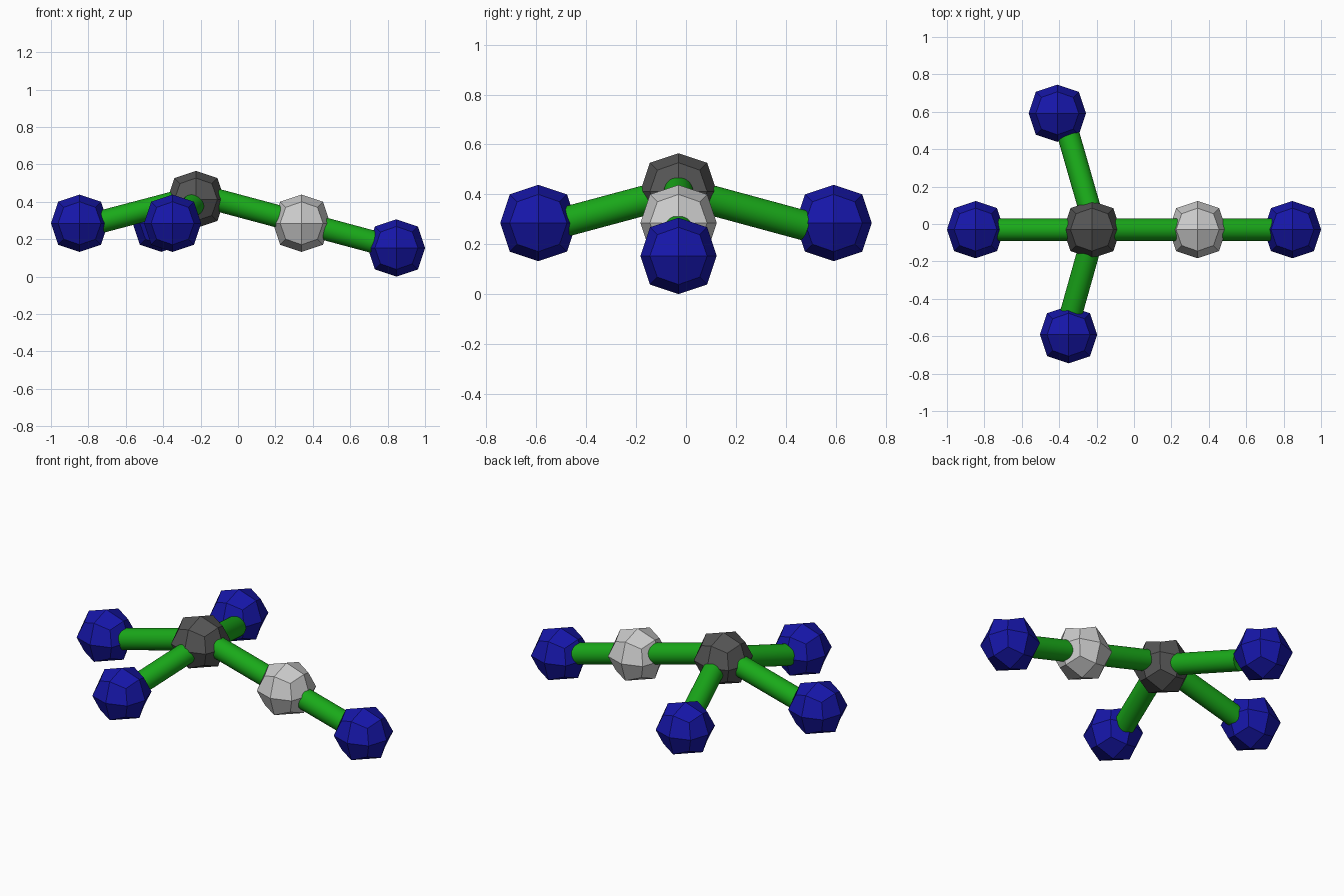
import bpy
from mathutils import Vector

if "Cube" in bpy.data.objects:
    bpy.data.objects.remove(bpy.data.objects["Cube"])

def material(name, rgb):
    m = bpy.data.materials.new(name)
    m.diffuse_color = (*rgb, 1)
    m.use_nodes = True
    m.node_tree.nodes["Principled BSDF"].inputs["Base Color"].default_value = m.diffuse_color
    return m

BLUE = material("blue", (0.008, 0.008, 0.4))
GREEN = material("green", (0.01, 0.4, 0.01))
DARK = material("dark_grey", (0.09, 0.09, 0.09))
LIGHT = material("light_grey", (0.6, 0.6, 0.6))
R, ROD = 0.153, 0.06

# Low-poly ball: a cube subdivided once into a faceted sphere
def ball(name, loc, mat):
    bpy.ops.mesh.primitive_cube_add(size=2, location=loc)
    ob = bpy.context.object
    ob.name = name
    mod = ob.modifiers.new("round", 'SUBSURF')
    mod.levels = mod.render_levels = 1
    mod.use_limit_surface = False
    ob.scale = (R, R, R)
    bpy.ops.object.modifier_apply(modifier=mod.name)
    ob.data.materials.append(mat)

# Round connecting rod between two points
def rod(name, a, b):
    a, b = Vector(a), Vector(b)
    d = b - a
    bpy.ops.mesh.primitive_cylinder_add(vertices=32, radius=ROD, depth=d.length,
                                        location=(a + b) / 2)
    ob = bpy.context.object
    ob.name = name
    ob.rotation_mode = 'QUATERNION'
    ob.rotation_quaternion = d.to_track_quat('Z', 'Y')
    bpy.ops.object.shade_smooth_by_angle()
    ob.data.materials.append(GREEN)

Y = -0.03
# Balls
ball("centre_ball", (-0.225, Y, 0.412), DARK)
ball("middle_ball", (0.34, Y, 0.285), LIGHT)
ball("right_ball", (0.847, Y, R), BLUE)
ball("left_ball", (-0.847, Y, 0.285), BLUE)
ball("back_ball", (-0.41, 0.592, 0.285), BLUE)
ball("front_ball", (-0.35, -0.592, 0.285), BLUE)

# Rods sloping down from the centre ball
rod("right_rod", (-0.2, Y, 0.433), (0.80, Y, 0.165))
rod("left_rod", (-0.25, Y, 0.42), (-0.80, Y, 0.275))
rod("back_rod", (-0.205, Y, 0.412), (-0.35, 0.475, 0.275))
rod("front_rod", (-0.21, Y, 0.412), (-0.345, -0.51, 0.283))
